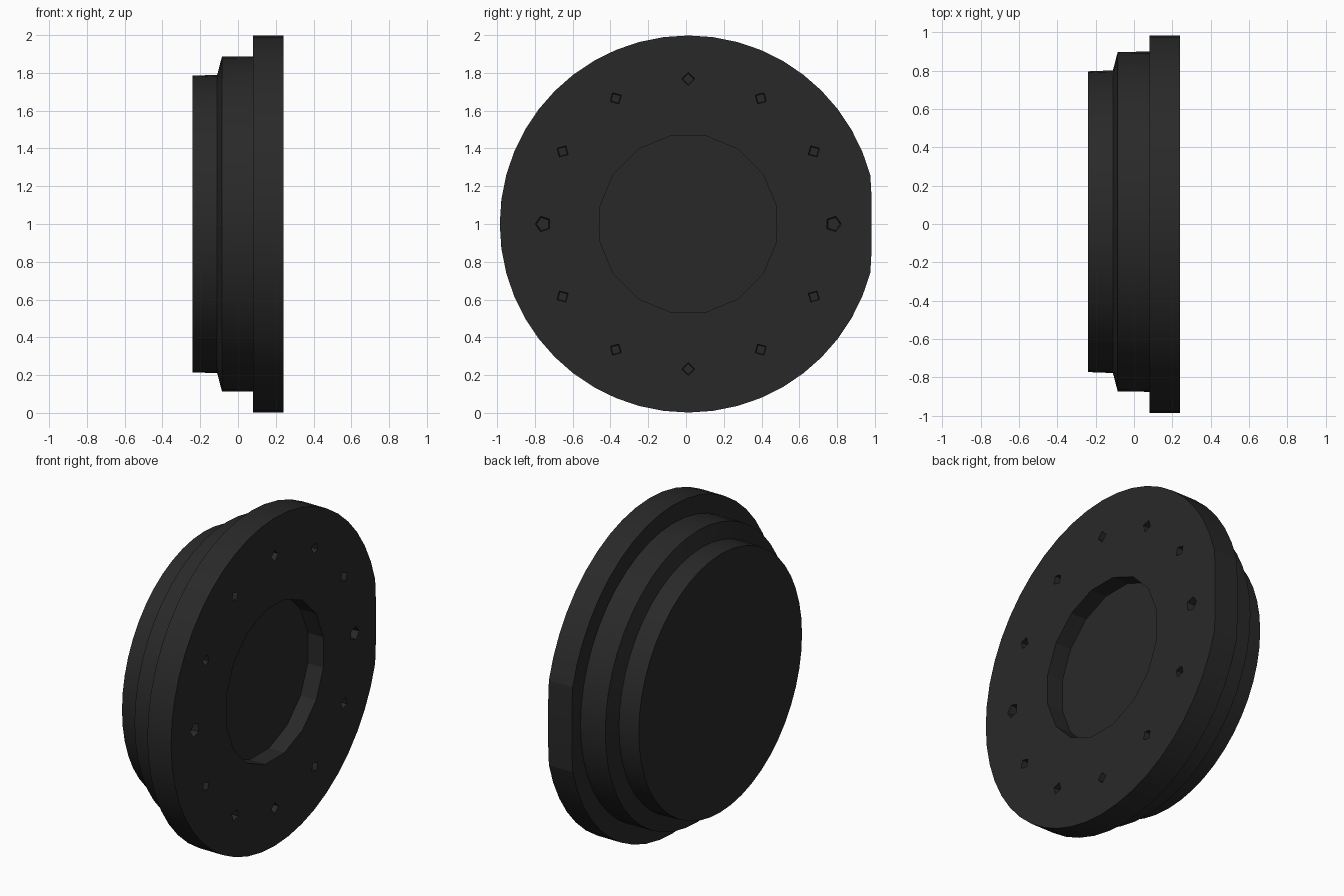
import bpy, bmesh, math
from mathutils import Matrix, Vector

if "Cube" in bpy.data.objects:
    bpy.data.objects.remove(bpy.data.objects["Cube"])

CY, CZ = 0.012, 1.0      # axis of the disc runs along x through here
FLAT_Y = 0.983           # flat cut on one side of the flange

mat = bpy.data.materials.new("dark_rubber")
mat.diffuse_color = (0.022, 0.022, 0.022, 1)
mat.use_nodes = True
mat.node_tree.nodes["Principled BSDF"].inputs["Base Color"].default_value = mat.diffuse_color


def make_object(name, bm):
    bmesh.ops.recalc_face_normals(bm, faces=bm.faces)
    mesh = bpy.data.meshes.new(name)
    bm.to_mesh(mesh)
    bm.free()
    ob = bpy.data.objects.new(name, mesh)
    bpy.context.collection.objects.link(ob)
    return ob


def lathe(bm, profile, sides):
    rings = []
    for x, r in profile:
        rings.append([bm.verts.new((x, CY + r * math.cos(a), CZ + r * math.sin(a)))
                      for a in (2 * math.pi * i / sides for i in range(sides))])
    for a, b in zip(rings, rings[1:]):
        for i in range(sides):
            j = (i + 1) % sides
            bm.faces.new((a[i], a[j], b[j], b[i]))
    bm.faces.new(rings[0])
    bm.faces.new(rings[-1])


def add_prism(bm, y, z, r, sides, x0, x1, turn, taper=1.0):
    m = (Matrix.Translation(((x0 + x1) / 2, y, z))
         @ Matrix.Rotation(turn, 4, 'X') @ Matrix.Rotation(math.pi / 2, 4, 'Y'))
    bmesh.ops.create_cone(bm, cap_ends=True, segments=sides, radius1=r * taper,
                          radius2=r, depth=x1 - x0, matrix=m)


# stepped body: back boss, sloped shoulder, middle tier, wide flange
bm = bmesh.new()
lathe(bm, [(-0.24, 0.785), (-0.11, 0.79), (-0.085, 0.886), (0.08, 0.888),
           (0.08, 0.998), (0.24, 0.998)], 48)
for v in bm.verts:
    v.co.y = min(v.co.y, FLAT_Y)
body = make_object("flanged_disc", bm)
body.data.materials.append(mat)

# cutter: central recess and ring of twelve bolt holes
bm = bmesh.new()
add_prism(bm, CY, CZ, 0.476, 16, 0.135, 0.30, math.pi / 16)
for i in range(12):
    a = i * math.pi / 6
    r, sides = (0.048, 5) if i % 6 == 0 else (0.038, 4)
    add_prism(bm, CY + 0.768 * math.cos(a), CZ + 0.768 * math.sin(a),
              r, sides, 0.19, 0.28, a, 0.75)
cutter = make_object("hole_cutter", bm)
cutter.hide_render = True

cut = body.modifiers.new("holes", 'BOOLEAN')
cut.operation = 'DIFFERENCE'
cut.solver = 'EXACT'
cut.object = cutter
bpy.context.view_layer.objects.active = body
bpy.ops.object.modifier_apply(modifier=cut.name)
bpy.data.objects.remove(cutter)

# soft curved sides, crisp steps
body.select_set(True)
bpy.ops.object.shade_smooth_by_angle(angle=math.radians(15))
